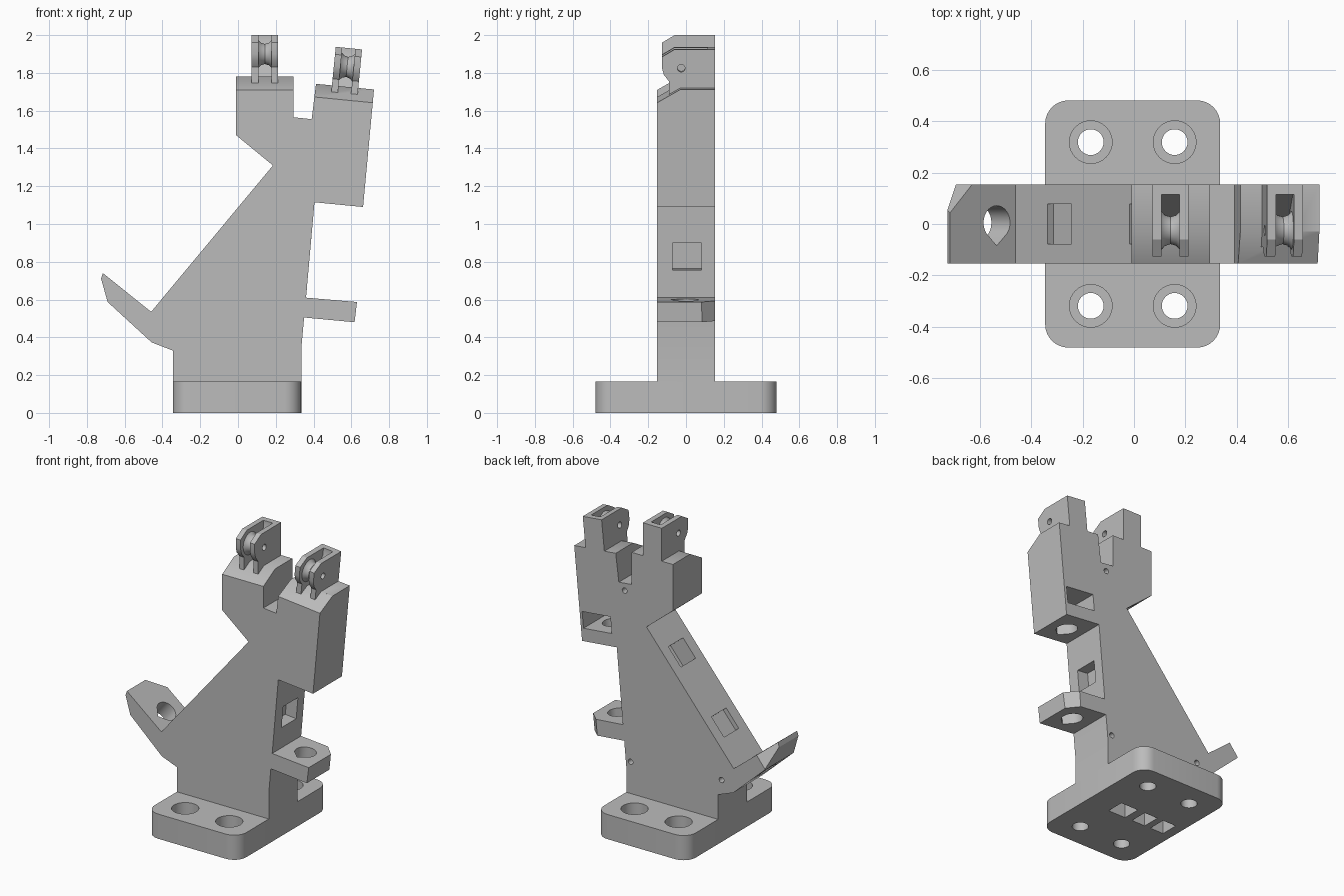
import bpy, bmesh, math
from mathutils import Matrix, Vector

if "Cube" in bpy.data.objects:
    bpy.data.objects.remove(bpy.data.objects["Cube"], do_unlink=True)

grey = bpy.data.materials.new("plain grey")
grey.use_nodes = True
grey.diffuse_color = (0.5, 0.5, 0.5, 1)
grey.node_tree.nodes["Principled BSDF"].inputs["Base Color"].default_value = (0.5, 0.5, 0.5, 1)

X, Y, Z = Vector((1, 0, 0)), Vector((0, 1, 0)), Vector((0, 0, 1))
HALF = 0.153  # half thickness of the upright


def frame(origin, u, v):
    """Matrix whose local x and y run along u and v."""
    u, v = Vector(u).normalized(), Vector(v).normalized()
    m = Matrix((u, v, u.cross(v))).transposed().to_4x4()
    m.translation = origin
    return m


def make(name, bm, matrix):
    bmesh.ops.recalc_face_normals(bm, faces=bm.faces)
    bm.transform(matrix)
    mesh = bpy.data.meshes.new(name)
    bm.to_mesh(mesh)
    bm.free()
    mesh.materials.append(grey)
    ob = bpy.data.objects.new(name, mesh)
    bpy.context.collection.objects.link(ob)
    return ob


def prism(name, pts, half, matrix):
    """Outline in local xy, extruded by half to both sides along local z."""
    bm = bmesh.new()
    face = bm.faces.new([bm.verts.new((a, b, -half)) for a, b in pts])
    ext = bmesh.ops.extrude_face_region(bm, geom=[face])["geom"]
    bmesh.ops.translate(bm, vec=(0, 0, 2 * half),
                        verts=[g for g in ext if isinstance(g, bmesh.types.BMVert)])
    return make(name, bm, matrix)


def rect(w, h):
    return [(-w / 2, -h / 2), (w / 2, -h / 2), (w / 2, h / 2), (-w / 2, h / 2)]


def arc(cx, cy, r, a0, a1, n):
    return [(cx + r * math.cos(math.radians(a0 + (a1 - a0) * i / n)),
             cy + r * math.sin(math.radians(a0 + (a1 - a0) * i / n))) for i in range(n + 1)]


def circle(r, n=32):
    return arc(0, 0, r, 0, 360, n)[:-1]


def teardrop(r):
    """Round hole with its point towards local -y."""
    return arc(0, 0, r, -40, 220, 28) + [(0, -1.35 * r)]


def cut(ob, cutters):
    for c in cutters:
        mod = ob.modifiers.new("cut", "BOOLEAN")
        mod.operation, mod.solver, mod.object = "DIFFERENCE", "EXACT", c
    dg = bpy.context.evaluated_depsgraph_get()
    mesh = bpy.data.meshes.new_from_object(ob.evaluated_get(dg))
    ob.modifiers.clear()
    ob.data = mesh
    for c in cutters:
        bpy.data.objects.remove(c, do_unlink=True)


def smooth(ob):
    bpy.ops.object.select_all(action="DESELECT")
    ob.select_set(True)
    bpy.context.view_layer.objects.active = ob
    bpy.ops.object.shade_smooth_by_angle(angle=math.radians(30))


# Base plate with rounded corners, screw holes and underside sockets
outline = []
for sx, sy, a in ((1, 1, 0), (-1, 1, 90), (-1, -1, 180), (1, -1, 270)):
    outline += arc(sx * 0.25, sy * 0.39, 0.09, a, a + 90, 8)
base = prism("base_plate", outline, 0.0825, Matrix.Translation((-0.005, 0, 0.0825)))
tools = []
for sx in (-1, 1):
    for sy in (-1, 1):
        spot = Vector((-0.005 + sx * 0.163, sy * 0.318, 0))
        tools.append(prism("screw_hole", circle(0.05), 0.3, Matrix.Translation(spot)))
        tools.append(prism("counterbore", circle(0.083), 0.1, Matrix.Translation(spot + Z * 0.165)))
for x, w in ((0.085, 0.13), (-0.085, 0.1), (-0.23, 0.1)):
    tools.append(prism("socket", rect(w, 0.12), 0.14, Matrix.Translation((x, 0, 0))))
cut(base, tools)

# Upright with tail, two heads and a front hook
profile = [(-0.345, 0.165), (-0.345, 0.33), (-0.457, 0.373), (-0.69, 0.587), (-0.725, 0.71),
           (-0.715, 0.74), (-0.46, 0.535), (0.185, 1.31), (-0.01, 1.47), (-0.01, 1.78),
           (0.295, 1.78), (0.295, 1.565), (0.39, 1.555), (0.413, 1.742), (0.72, 1.712),
           (0.662, 1.09), (0.405, 1.115), (0.36, 0.61), (0.63, 0.587), (0.617, 0.48),
           (0.35, 0.505), (0.335, 0.34), (0.335, 0.165)]
upright = prism("upright", profile, HALF, frame((0, 0, 0), X, Z))

tail_dir = Vector((-0.255, 0, 0.205)).normalized()
hook_dir = Vector((0.27, 0, -0.025)).normalized()
ear_up = Vector((0.098, 0, 0.995)).normalized()
ear_along = Y.cross(ear_up)
slope = Vector((0.645, 0, 0.775)).normalized()
chin = Vector((-0.195, 0, 0.16)).normalized()

tools = []
# Clipped outer corners of tail and hook
for tip, along, size in (((-0.715, HALF, 0.74), tail_dir, 0.11), ((0.624, HALF, 0.534), hook_dir, 0.07)):
    corner = [(-size, 0), (-size, 0.1), (0.1, 0.1), (0.1, -size - 0.1), (0, -size)]
    tools.append(prism("corner", corner, 0.2, frame(tip, along, Y)))
# Mounting holes through tail, hook and ear floor
for spot, along, depth in (((-0.56, 0.005, 0.56), tail_dir, 0.17), ((0.495, 0, 0.546), hook_dir, 0.1),
                           ((0.535, 0, 1.14), ear_along, 0.1)):
    tools.append(prism("mount_hole", teardrop(0.066), depth, frame(spot, along, Y)))
# Nut pocket, open at the back
tools.append(prism("nut_pocket", rect(0.21, 0.11), 0.15, frame((0.552, 0.06, 1.242), ear_along, ear_up)))
# Square sockets in the sloping edges and in the front
for spot, along, depth in (((-0.29, 0, 0.74), slope, 0.03), ((0.03, 0, 1.123), slope, 0.12),
                           ((0.0875, 0, 1.39), chin, 0.03), ((0.379, 0.005, 0.828), ear_up, 0.08)):
    tools.append(prism("socket", rect(0.145, 0.155), depth, frame(spot, along, Y)))
# Pin holes in the back face
for x, z in ((0.347, 1.51), (0.303, 0.377), (-0.37, 0.435)):
    tools.append(prism("pin_hole", circle(0.018, 16), 0.15, frame((x, HALF, z), X, Z)))

# Heads: bevelled front top, slotted lug and grooved wheel
lug_side = [(HALF, -0.06), (HALF, 0.22), (-0.06, 0.22), (-0.127, 0.18), (-0.127, 0.12),
            (-0.117, 0.085), (-0.09, 0.05), (-0.09, -0.06)]
slot_side = [(-0.3, -0.1), (0.02, -0.1), (0.02, 0), (0.115, 0.17), (0.115, 0.3), (-0.3, 0.3)]
bevel_side = [(-0.03, 0), (-0.2, -0.097), (-0.2, 0.1), (-0.03, 0.1)]
groove = [(-0.036, 0), (-0.036, 0.075), (-0.022, 0.06), (0, 0.053), (0.022, 0.06), (0.036, 0.075), (0.036, 0)]
for side, top, up, drop in (("right", (0.1425, 0, 1.78), Z, 0), ("left", (0.567, 0, 1.727), ear_up, 0.015)):
    head = frame(top, Y, up)
    tools.append(prism("bevel", bevel_side, 0.165, head))
    seat = frame(Vector(top) - up * drop, Y, up)
    lug = prism(side + "_lug", lug_side, 0.07, seat)
    pin = seat @ Matrix.Translation((-0.025, 0.12, 0))
    cut(lug, [prism("slot", slot_side, 0.035, seat), prism("pin_hole", circle(0.02, 20), 0.2, pin)])
    bm = bmesh.new()
    verts = [bm.verts.new((0, r, x)) for x, r in groove]
    edges = [bm.edges.new(pair) for pair in zip(verts, verts[1:])]
    bmesh.ops.spin(bm, geom=verts + edges, cent=(0, 0, 0), axis=(0, 0, 1), angle=2 * math.pi, steps=32)
    bmesh.ops.remove_doubles(bm, verts=bm.verts, dist=0.0005)
    wheel = make(side + "_wheel", bm, pin)
    smooth(lug)
    smooth(wheel)
cut(upright, tools)
smooth(base)
smooth(upright)
